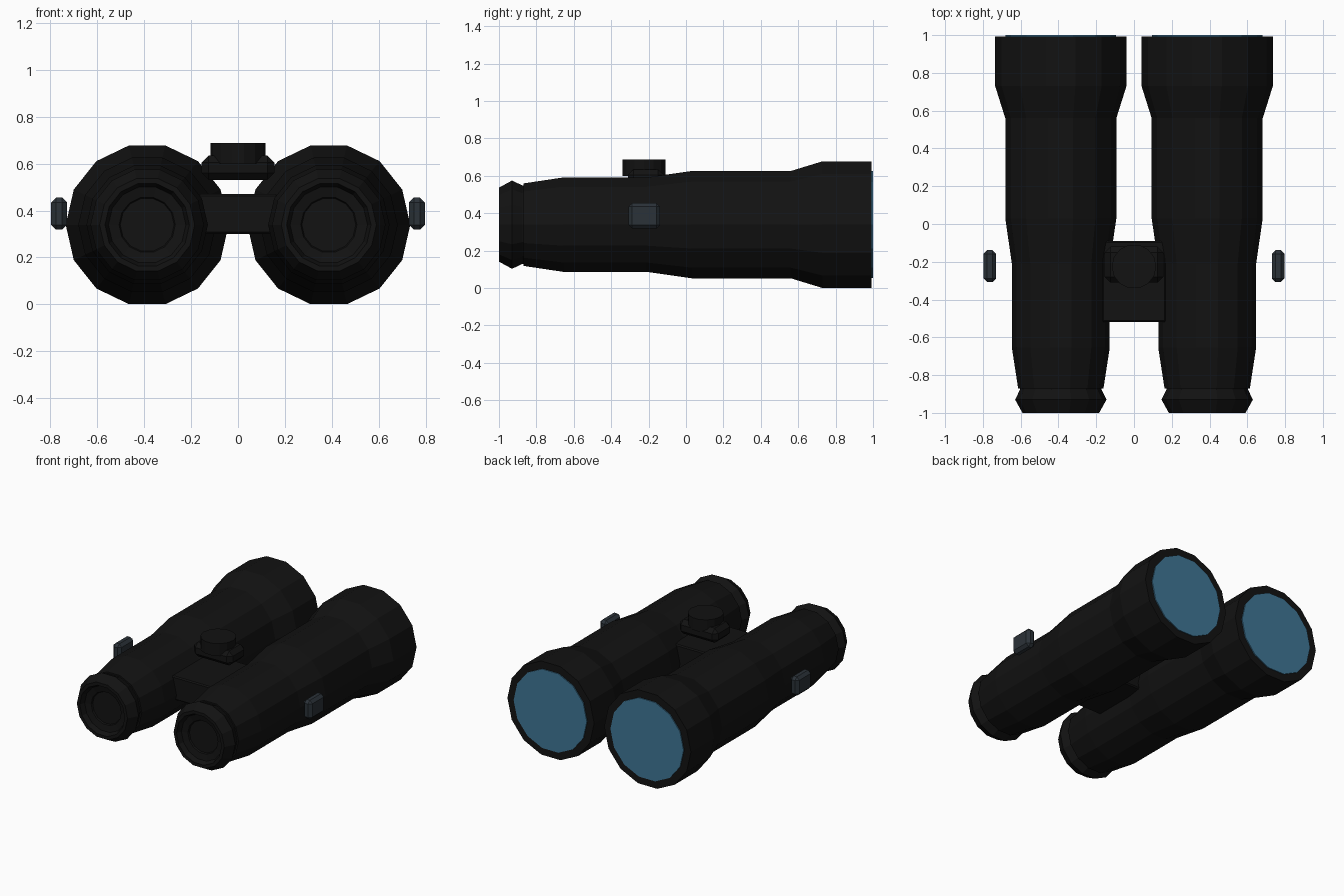
import bpy, bmesh, math

if "Cube" in bpy.data.objects:
    bpy.data.objects.remove(bpy.data.objects["Cube"])

CX, CZ, SIDES = 0.3875, 0.339, 14


def material(name, rgb):
    m = bpy.data.materials.new(name)
    m.diffuse_color = (*rgb, 1)
    m.use_nodes = True
    m.node_tree.nodes["Principled BSDF"].inputs["Base Color"].default_value = m.diffuse_color
    return m


BLACK = material("black_rubber", (0.006, 0.006, 0.006))
SLATE = material("slate_metal", (0.024, 0.032, 0.04))
BLUE = material("blue_glass", (0.05, 0.18, 0.30))


def finish(bm, name, mat):
    bmesh.ops.recalc_face_normals(bm, faces=bm.faces)
    me = bpy.data.meshes.new(name)
    bm.to_mesh(me)
    bm.free()
    me.materials.append(mat)
    ob = bpy.data.objects.new(name, me)
    bpy.context.collection.objects.link(ob)
    return ob


def lathe(name, profile, centre, mat, axis="Y", sides=SIDES):
    """Spin (position, radius) pairs around an axis and cap both ends."""
    bm = bmesh.new()
    rings = []
    for p, r in profile:
        ring = []
        for i in range(sides):
            a = 2 * math.pi * i / sides
            u, v = r * math.cos(a), r * math.sin(a)
            co = (centre[0] + u, p, centre[1] + v) if axis == "Y" else (centre[0] + u, centre[1] + v, p)
            ring.append(bm.verts.new(co))
        rings.append(ring)
    for a, b in zip(rings, rings[1:]):
        for i in range(sides):
            j = (i + 1) % sides
            bm.faces.new((a[i], a[j], b[j], b[i]))
    bm.faces.new(rings[0])
    bm.faces.new(rings[-1])
    return finish(bm, name, mat)


def box(name, lo, hi, mat, bevel=0.0):
    bm = bmesh.new()
    bmesh.ops.create_cube(bm, size=1)
    for v in bm.verts:
        v.co = [(l + h) / 2 + c * (h - l) for l, h, c in zip(lo, hi, v.co)]
    if bevel:
        bmesh.ops.bevel(bm, geom=bm.edges[:], offset=bevel, segments=1, affect="EDGES")
    return finish(bm, name, mat)


for side, s in (("left", -1), ("right", 1)):
    centre = (s * CX, CZ)
    # Main tube flaring to the objective
    lathe(side + "_barrel",
          [(-0.87, 0.226), (-0.655, 0.259), (-0.21, 0.259), (0.03, 0.294),
           (0.56, 0.294), (0.73, 0.3475), (0.993, 0.3475)], centre, BLACK)
    # Flared eyecup with a recessed centre
    lathe(side + "_eyecup",
          [(-0.86, 0.215), (-0.875, 0.215), (-0.93, 0.242), (-1.0, 0.203),
           (-1.0, 0.18), (-0.965, 0.165), (-0.955, 0.12), (-0.945, 0.115)], centre, BLACK)
    # Objective glass
    lathe(side + "_objective_lens", [(0.98, 0.293), (1.0, 0.293)], centre, BLUE)
    # Strap lug on the outer side
    x0, x1 = sorted((s * 0.73, s * 0.797))
    box(side + "_strap_lug", (x0, -0.308, 0.318), (x1, -0.138, 0.455), SLATE, 0.02)

# Bridge joining the barrels
box("bridge", (-0.17, -0.52, 0.30), (0.17, -0.09, 0.47), BLACK, 0.008)
# Focus wheel and its mount
box("focus_mount", (-0.155, -0.31, 0.53), (0.155, -0.12, 0.635), BLACK, 0.03)
lathe("focus_wheel", [(0.60, 0.118), (0.688, 0.118)], (0, -0.225), BLACK, "Z")
